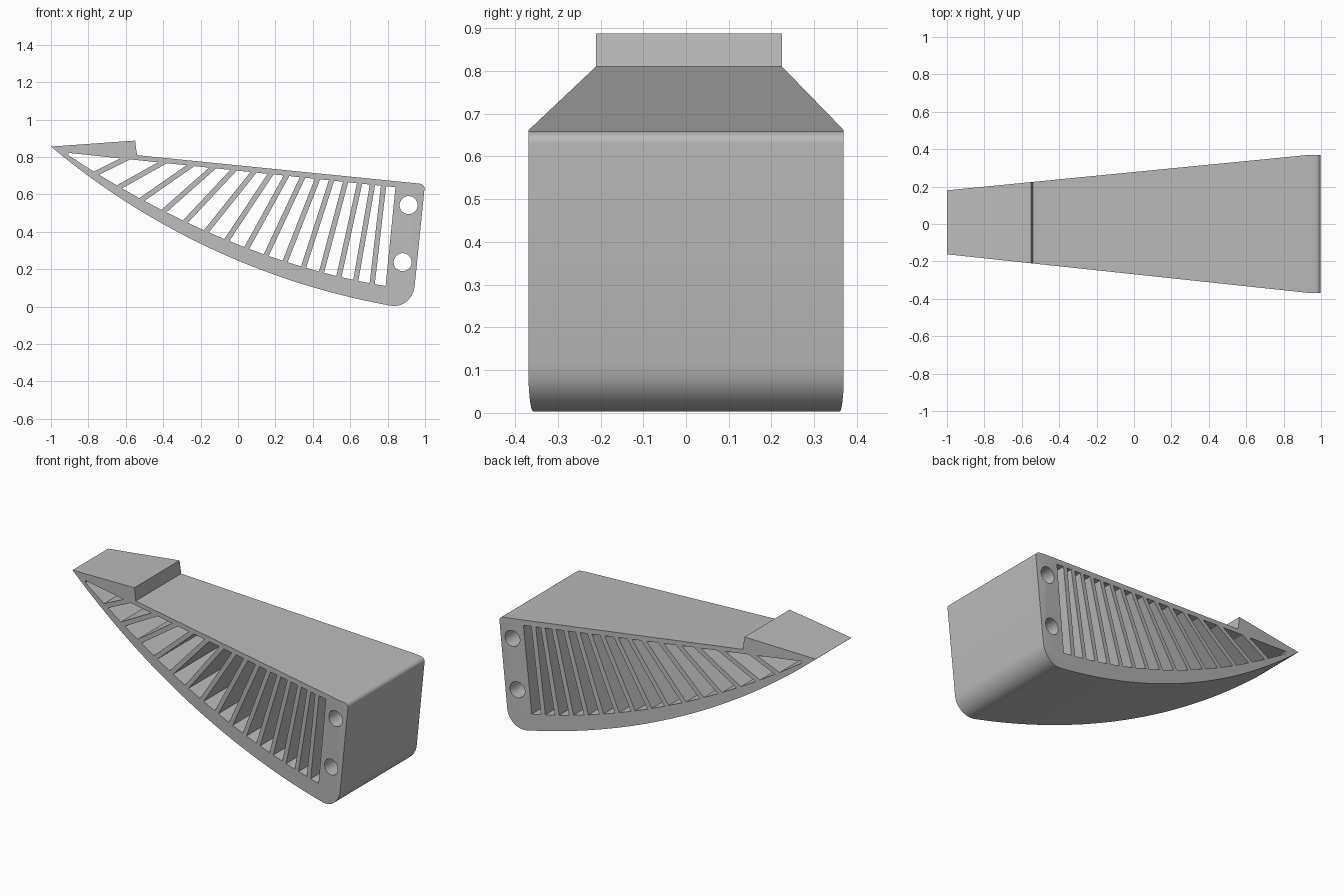
import bpy, bmesh, math
from mathutils import Vector, geometry

default = bpy.data.objects.get("Cube")
if default:
    bpy.data.objects.remove(default, do_unlink=True)

gray = bpy.data.materials.new("plain gray")
gray.use_nodes = True
color = (0.5, 0.5, 0.5, 1)
gray.diffuse_color = color
gray.node_tree.nodes["Principled BSDF"].inputs["Base Color"].default_value = color

RIB_HALF = 0.014


def top_edge(x):
    """Upper limit of the slots."""
    return Vector((x, 0.789 - 0.105 * (x + 0.591)))


def bottom_edge(x):
    """Curved lower limit of the slots."""
    return Vector((x, 0.332 - 0.395 * x + 0.1445 * x * x))


def belly_arc(start, end, sweep, steps):
    """Circular arc sagging below the chord from start to end."""
    chord = end - start
    radius = chord.length / 2 / math.sin(sweep / 2)
    up = Vector((-chord.y, chord.x)).normalized()
    center = (start + end) / 2 + up * radius * math.cos(sweep / 2)
    spoke = start - center
    points = []
    for i in range(steps + 1):
        a = sweep * i / steps
        points.append(center + Vector((spoke.x * math.cos(a) - spoke.y * math.sin(a),
                                       spoke.x * math.sin(a) + spoke.y * math.cos(a))))
    return points


def fillet(start, corner, end, steps):
    """Rounded corner between two edge points."""
    start, corner, end = Vector(start), Vector(corner), Vector(end)
    h1, h2 = start.lerp(corner, 0.56), end.lerp(corner, 0.56)
    return [p.to_2d() for p in geometry.interpolate_bezier(
        start.to_3d(), h1.to_3d(), h2.to_3d(), end.to_3d(), steps)]


def circle(x, z, r, steps=40):
    return [Vector((x + r * math.cos(math.tau * i / steps),
                    z + r * math.sin(math.tau * i / steps))) for i in range(steps)]


def shifted(edge, x, direction, side):
    """Slot corner beside a rib, slid along the given edge."""
    along = (edge(x + 0.01) - edge(x)).normalized()
    cross = abs(along.x * direction.y - along.y * direction.x)
    return edge(x + side * RIB_HALF * along.x / cross)


# Side outline: raised pad, sloping deck, rounded heel, curved belly
tip, heel = Vector((-1, 0.856)), Vector((0.825, 0.004))
outline = belly_arc(tip, heel, math.radians(30), 48)
outline += fillet(heel, (0.935, -0.006), (0.945, 0.115), 14)[1:]
outline += fillet((0.997, 0.63), (0.999, 0.655), (0.97, 0.658), 8)
outline += [Vector((-0.54, 0.81)), Vector((-0.55, 0.888))]

# Slots between the fanned ribs
tops = [-0.602, -0.404, -0.254, -0.136, -0.024, 0.083, 0.174, 0.259,
        0.345, 0.425, 0.5, 0.575, 0.65, 0.719, 0.778]
left_side = [top_edge(-0.906), bottom_edge(-0.906)]
loops = [outline]
for i, top_x in enumerate(tops):
    low_x = -0.757 + 0.123 * i - 0.00136 * i * (i - 1)
    lean = (top_edge(top_x) - bottom_edge(low_x)).normalized()
    loops.append(left_side + [shifted(bottom_edge, low_x, lean, -1),
                              shifted(top_edge, top_x, lean, -1)])
    left_side = [shifted(top_edge, top_x, lean, 1), shifted(bottom_edge, low_x, lean, 1)]
loops.append(left_side + [bottom_edge(0.789), top_edge(0.842)])

# Two cross holes near the heel
loops += [circle(0.912, 0.543, 0.048), circle(0.88, 0.238, 0.048)]

# Filled and extruded profile
profile = bpy.data.curves.new("profile", "CURVE")
profile.dimensions = "2D"
profile.fill_mode = "BOTH"
profile.extrude = 1
for loop in loops:
    spline = profile.splines.new("POLY")
    spline.points.add(len(loop) - 1)
    for point, p in zip(spline.points, loop):
        point.co = (p.x, p.y, 0, 1)
    spline.use_cyclic_u = True
helper = bpy.data.objects.new("profile", profile)
bpy.context.collection.objects.link(helper)
bpy.context.view_layer.update()
mesh = bpy.data.meshes.new_from_object(
    helper.evaluated_get(bpy.context.evaluated_depsgraph_get()))
bpy.data.objects.remove(helper, do_unlink=True)

# Stand the profile up and taper its width toward the tip
bm = bmesh.new()
bm.from_mesh(mesh)
bmesh.ops.remove_doubles(bm, verts=bm.verts, dist=0.0002)
bmesh.ops.bisect_plane(bm, geom=bm.verts[:] + bm.edges[:] + bm.faces[:],
                       plane_co=(0.93, 0, 0), plane_no=(1, 0, 0))
for v in bm.verts:
    x, z, side = v.co
    t = (min(x, 0.93) + 1) / 1.93
    y = 0.18 + 0.189 * t if side > 0 else -0.162 - 0.206 * t
    v.co = (x, y, z)
bmesh.ops.recalc_face_normals(bm, faces=bm.faces)
bm.to_mesh(mesh)
bm.free()

mesh.name = "ribbed_wedge"
mesh.materials.clear()
mesh.materials.append(gray)
body = bpy.data.objects.new("ribbed_wedge", mesh)
bpy.context.collection.objects.link(body)
bpy.ops.object.select_all(action="DESELECT")
body.select_set(True)
bpy.context.view_layer.objects.active = body
bpy.ops.object.shade_smooth_by_angle(angle=math.radians(30))
